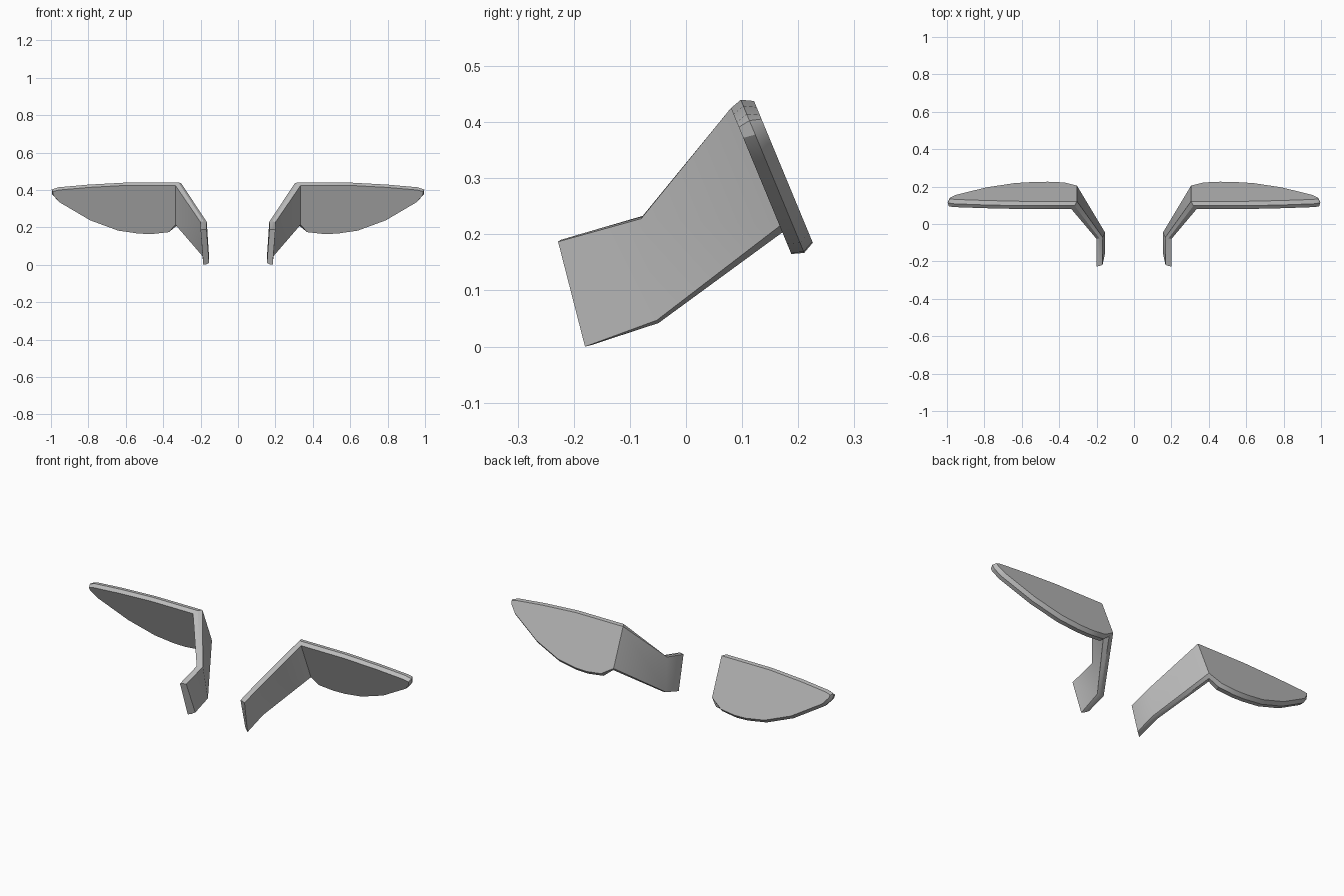
import bpy, bmesh, math
from mathutils import Vector

if "Cube" in bpy.data.objects:
    bpy.data.objects.remove(bpy.data.objects["Cube"])

grey = bpy.data.materials.new("mid_grey")
grey.diffuse_color = (0.5, 0.5, 0.5, 1)
grey.use_nodes = True
grey.node_tree.nodes["Principled BSDF"].inputs["Base Color"].default_value = grey.diffuse_color

# Blade outline (x, z) on its front face, from top inner corner round to bottom inner corner
OUTLINE = [(.335, .425), (.60, .425), (.80, .414), (.96, .400), (.99, .391),
           (.987, .372), (.955, .335), (.79, .238), (.64, .183), (.53, .167),
           (.46, .165), (.37, .175), (.335, .215)]
DOWN = Vector((0, .383, -.924))     # direction down the tilted blade
NORMAL = Vector((0, .924, .383))    # direction through its thickness
TOP = Vector((0, .08, .425))

# Arm cross-sections: outer top, mid top, inner top, inner bottom, mid bottom, outer bottom
BEND = [(.200, -.08, .228), (.184, -.077, .233), (.167, -.072, .230),
        (.155, -.045, .047), (.172, -.049, .042), (.190, -.052, .047)]
END = [(.200, -.228, .187), (.184, -.224, .190), (.168, -.218, .189),
       (.155, -.157, .010), (.170, -.168, .003), (.185, -.180, .000)]


def blade_ring(depth, grow, inner_x):
    """Blade outline pushed back by depth, widened by grow, with its inner edge at inner_x."""
    pts = [Vector((x, (z - .425) / .924)) for x, z in OUTLINE]
    n, ring = len(pts), []
    for i, p in enumerate(pts):
        if i in (0, n - 1):
            out = Vector((0, 1 if i == 0 else -1))
        else:
            a = (p - pts[i - 1]).normalized()
            b = (pts[i + 1] - p).normalized()
            t = (a + b).normalized()
            out = Vector((-t.y, t.x))
        q = p + out * grow
        x = inner_x if i in (0, n - 1) else q.x
        ring.append(Vector((x, 0, 0)) + TOP - DOWN * q.y + NORMAL * depth)
    return ring


def build_side(name, side):
    bm = bmesh.new()

    def add(points):
        return [bm.verts.new((p[0] * side, p[1], p[2])) for p in points]

    # blade: front, widest and back outlines
    front = add(blade_ring(0, 0, .335))
    mid = add(blade_ring(.022, .007, .318))
    back = add(blade_ring(.043, -.004, .305))
    bm.faces.new(front)
    bm.faces.new(back)
    for a, b in ((front, mid), (mid, back)):
        for i in range(len(a) - 1):
            bm.faces.new((a[i], a[i + 1], b[i + 1], b[i]))

    # folded arm, running from the blade's inner edge to the mounting end
    joint = [front[0], mid[0], back[0], back[-1], mid[-1], front[-1]]
    bend, end = add(BEND), add(END)
    for a, b in ((joint, bend), (bend, end)):
        for i in range(6):
            j = (i + 1) % 6
            bm.faces.new((a[i], a[j], b[j], b[i]))
    bm.faces.new(end)
    bmesh.ops.recalc_face_normals(bm, faces=bm.faces)

    mesh = bpy.data.meshes.new(name)
    bm.to_mesh(mesh)
    bm.free()
    mesh.materials.append(grey)
    obj = bpy.data.objects.new(name, mesh)
    bpy.context.collection.objects.link(obj)
    bpy.ops.object.select_all(action='DESELECT')
    obj.select_set(True)
    bpy.context.view_layer.objects.active = obj
    bpy.ops.object.shade_smooth_by_angle(angle=math.radians(30))


build_side("right_blade_and_arm", 1)
build_side("left_blade_and_arm", -1)
